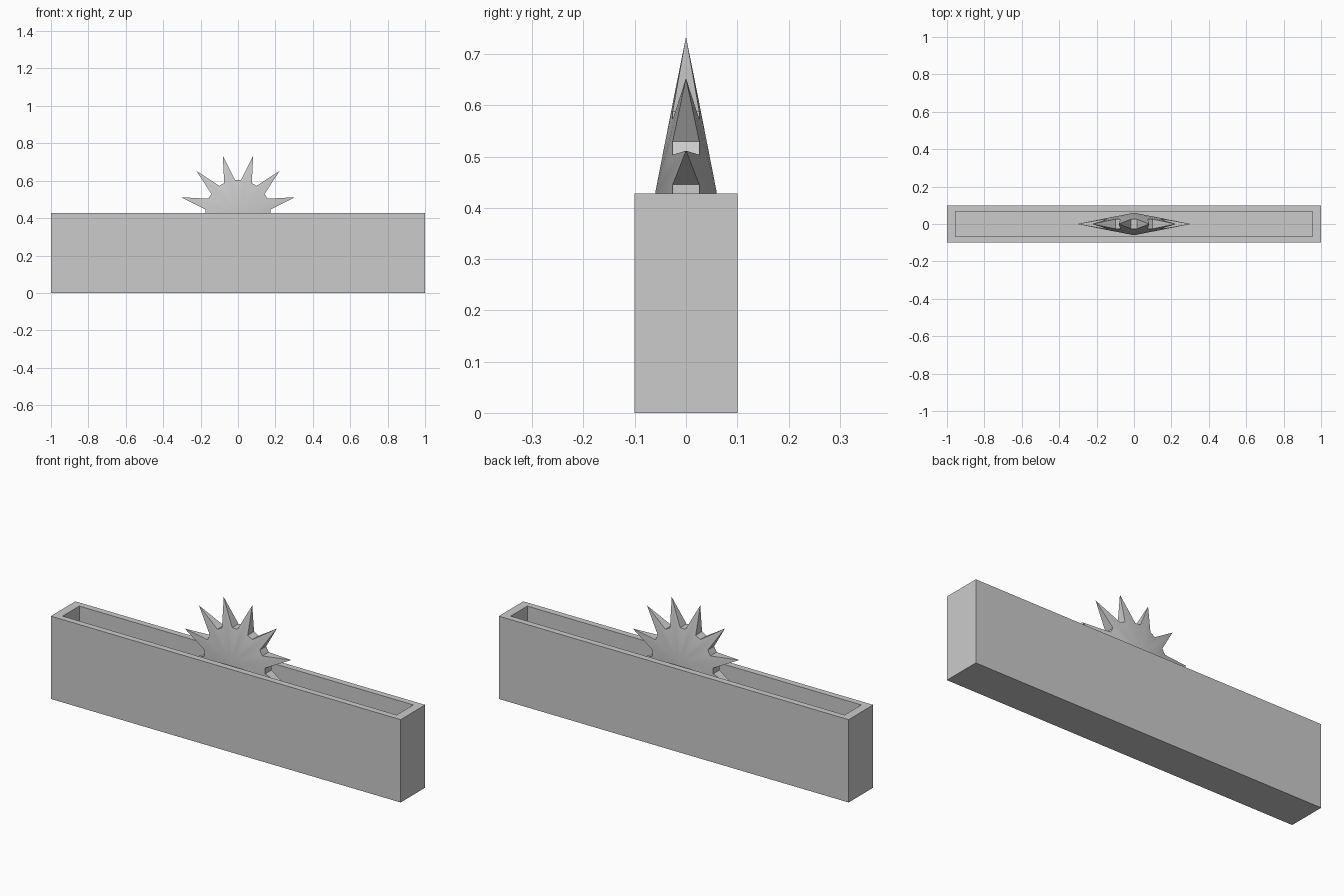
import bpy, bmesh
from math import radians, sin, cos

if "Cube" in bpy.data.objects:
    bpy.data.objects.remove(bpy.data.objects["Cube"])

TOP = 0.428


def finish(name, bm):
    bmesh.ops.recalc_face_normals(bm, faces=bm.faces)
    mesh = bpy.data.meshes.new(name)
    bm.to_mesh(mesh)
    bm.free()
    obj = bpy.data.objects.new(name, mesh)
    bpy.context.collection.objects.link(obj)
    return obj


# Long open trough: outer shell, rim and inner pocket from rectangular loops
bm = bmesh.new()
loops = []
for hx, hy, z in [(1, 0.1, 0), (1, 0.1, TOP), (0.955, 0.068, TOP), (0.955, 0.068, 0.04)]:
    loops.append([bm.verts.new((sx * hx, sy * hy, z))
                  for sx, sy in ((-1, -1), (1, -1), (1, 1), (-1, 1))])
for a, b in zip(loops, loops[1:]):
    for i in range(4):
        j = (i + 1) % 4
        bm.faces.new((a[i], a[j], b[j], b[i]))
bm.faces.new(loops[0])
bm.faces.new(loops[-1])
finish("trough", bm)

# Twelve-pointed star, thick in the middle and tapering to sharp tips
SPIKES, CENTRE, R_TIP, R_BASE = 12, 0.43, 0.315, 0.174
bm = bmesh.new()


def ring_point(radius, degrees, y):
    a = radians(degrees)
    return bm.verts.new((radius * cos(a), y, CENTRE + radius * sin(a)))


hubs = [bm.verts.new((0, y, CENTRE)) for y in (-0.06, 0.06)]
spikes = []
for k in range(SPIKES):
    ang = 15 + k * 360 / SPIKES
    tip = ring_point(R_TIP, ang, 0)
    right = [ring_point(R_BASE, ang - 10, y) for y in (-0.026, 0.026)]
    left = [ring_point(R_BASE, ang + 10, y) for y in (-0.026, 0.026)]
    spikes.append((tip, right, left))
for k, (tip, right, left) in enumerate(spikes):
    following = spikes[(k + 1) % SPIKES][1]
    for s in (0, 1):
        bm.faces.new((hubs[s], right[s], tip))
        bm.faces.new((hubs[s], tip, left[s]))
        bm.faces.new((hubs[s], left[s], following[s]))
    bm.faces.new((right[0], right[1], tip))
    bm.faces.new((left[1], left[0], tip))
    bm.faces.new((left[0], left[1], following[1], following[0]))
star = finish("spiked_star", bm)
bpy.context.view_layer.objects.active = star
star.select_set(True)
bpy.ops.object.shade_smooth_by_angle(angle=radians(30))
